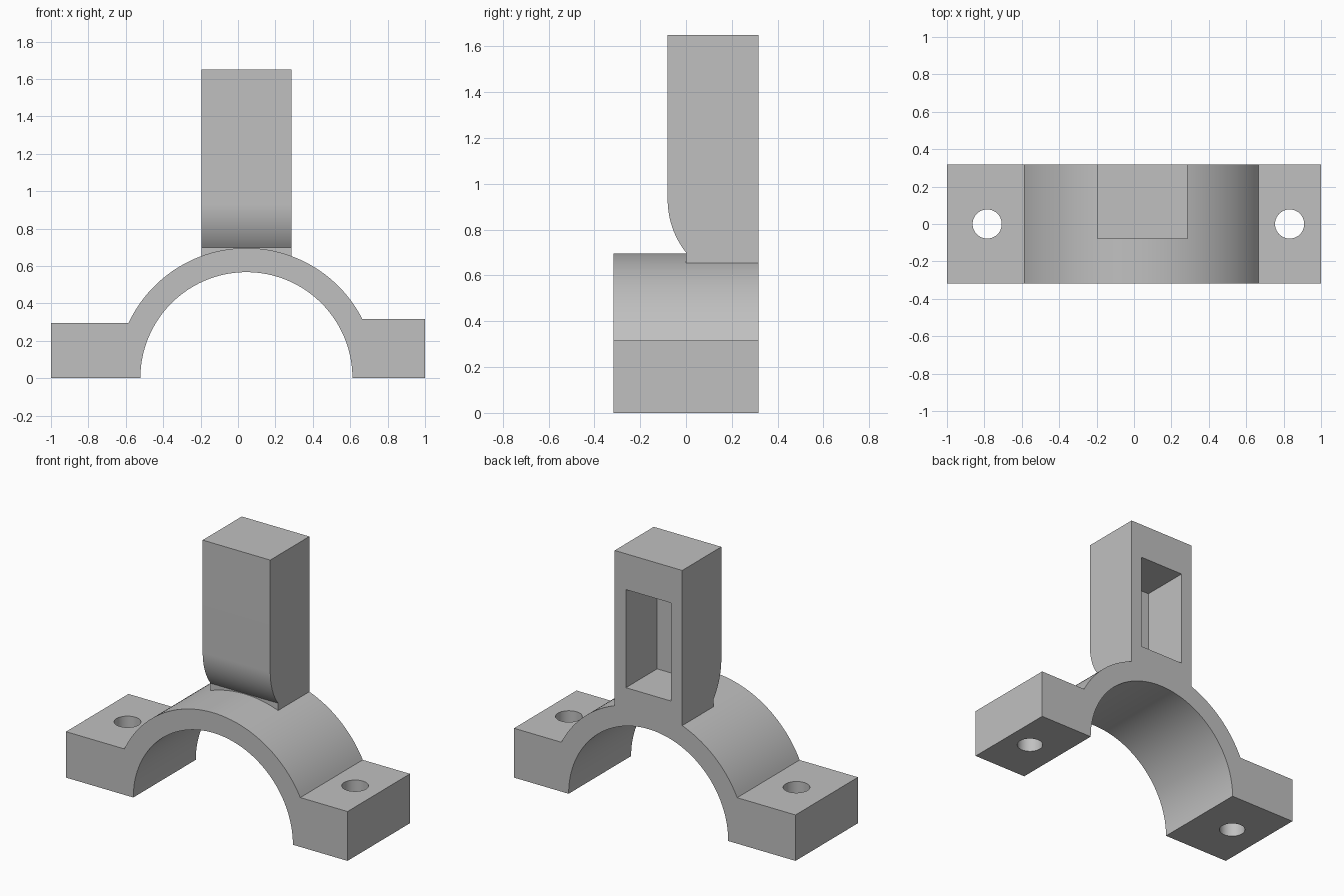
import bpy, bmesh
from math import sin, cos, asin, pi
from mathutils import Vector

cube = bpy.data.objects.get("Cube")
if cube:
    bpy.data.objects.remove(cube, do_unlink=True)

HALF_DEPTH = 0.317
ARCH_X, INNER, OUTER = 0.045, 0.567, 0.696
POST_LEFT, POST_RIGHT, POST_FRONT, POST_TOP = -0.195, 0.285, -0.08, 1.65

grey = bpy.data.materials.new("plain grey")
grey.use_nodes = True
colour = (0.53, 0.53, 0.53, 1)
grey.diffuse_color = colour
grey.node_tree.nodes["Principled BSDF"].inputs["Base Color"].default_value = colour


def arc(cx, cz, radius, start, end, steps):
    """Points along a circular arc."""
    angles = [start + (end - start) * i / steps for i in range(steps + 1)]
    return [(cx + radius * cos(a), cz + radius * sin(a)) for a in angles]


def extrude(name, points, sweep):
    """Solid made by sweeping a closed outline along a vector."""
    bm = bmesh.new()
    face = bm.faces.new([bm.verts.new(p) for p in points])
    result = bmesh.ops.extrude_face_region(bm, geom=[face])
    moved = [v for v in result["geom"] if isinstance(v, bmesh.types.BMVert)]
    bmesh.ops.translate(bm, verts=moved, vec=Vector(sweep))
    bmesh.ops.recalc_face_normals(bm, faces=bm.faces)
    mesh = bpy.data.meshes.new(name)
    bm.to_mesh(mesh)
    bm.free()
    mesh.materials.append(grey)
    obj = bpy.data.objects.new(name, mesh)
    bpy.context.collection.objects.link(obj)
    return obj


def combine(target, tool, operation):
    """Apply a boolean, then remove the tool."""
    mod = target.modifiers.new(operation.title(), "BOOLEAN")
    mod.operation, mod.object, mod.solver = operation, tool, "EXACT"
    bpy.ops.object.select_all(action="DESELECT")
    bpy.context.view_layer.objects.active = target
    target.select_set(True)
    bpy.ops.object.modifier_apply(modifier=mod.name)
    bpy.data.objects.remove(tool, do_unlink=True)


# Arched saddle with a foot on each side, the right foot slightly taller
left_top, right_top = 0.295, 0.317
outline = [(-1, 0), (-1, left_top)]
outline += arc(ARCH_X, 0, OUTER, pi - asin(left_top / OUTER), asin(right_top / OUTER), 64)
outline += [(1, right_top), (1, 0)]
outline += arc(ARCH_X, 0, INNER, 0, pi, 80)
saddle = extrude("saddle_bracket", [(x, -HALF_DEPTH, z) for x, z in outline],
                 (0, 2 * HALF_DEPTH, 0))

# Upright post, its front curving back to a narrower neck
curve_radius, curve_top, neck_z = 0.37, 0.93, 0.70
drop = asin((curve_top - neck_z) / curve_radius)
side = [(HALF_DEPTH, 0.61), (HALF_DEPTH, POST_TOP), (POST_FRONT, POST_TOP)]
side += arc(POST_FRONT + curve_radius, curve_top, curve_radius, pi, pi + drop, 16)
side += [(0, neck_z - 0.003), (0, 0.61)]
post = extrude("post", [(POST_LEFT, y, z) for y, z in side],
               (POST_RIGHT - POST_LEFT, 0, 0))
combine(saddle, post, "UNION")

# Blind pocket in the back of the post
wall, low, high = 0.08, 0.79, 1.42
x0, x1 = POST_LEFT + wall, POST_RIGHT - wall
pocket = extrude("pocket_cutter", [(x0, 0, low), (x1, 0, low), (x1, 0, high), (x0, 0, high)],
                 (0, 0.5, 0))
combine(saddle, pocket, "DIFFERENCE")

# Bolt hole through each foot
for x in (-0.785, 0.832):
    ring = arc(x, 0, 0.078, 0, 2 * pi, 40)[:-1]
    hole = extrude("hole_cutter", [(px, py, -0.1) for px, py in ring], (0, 0, 0.6))
    combine(saddle, hole, "DIFFERENCE")

bpy.ops.object.select_all(action="DESELECT")
bpy.context.view_layer.objects.active = saddle
saddle.select_set(True)
bpy.ops.object.shade_smooth_by_angle(angle=pi / 9)
